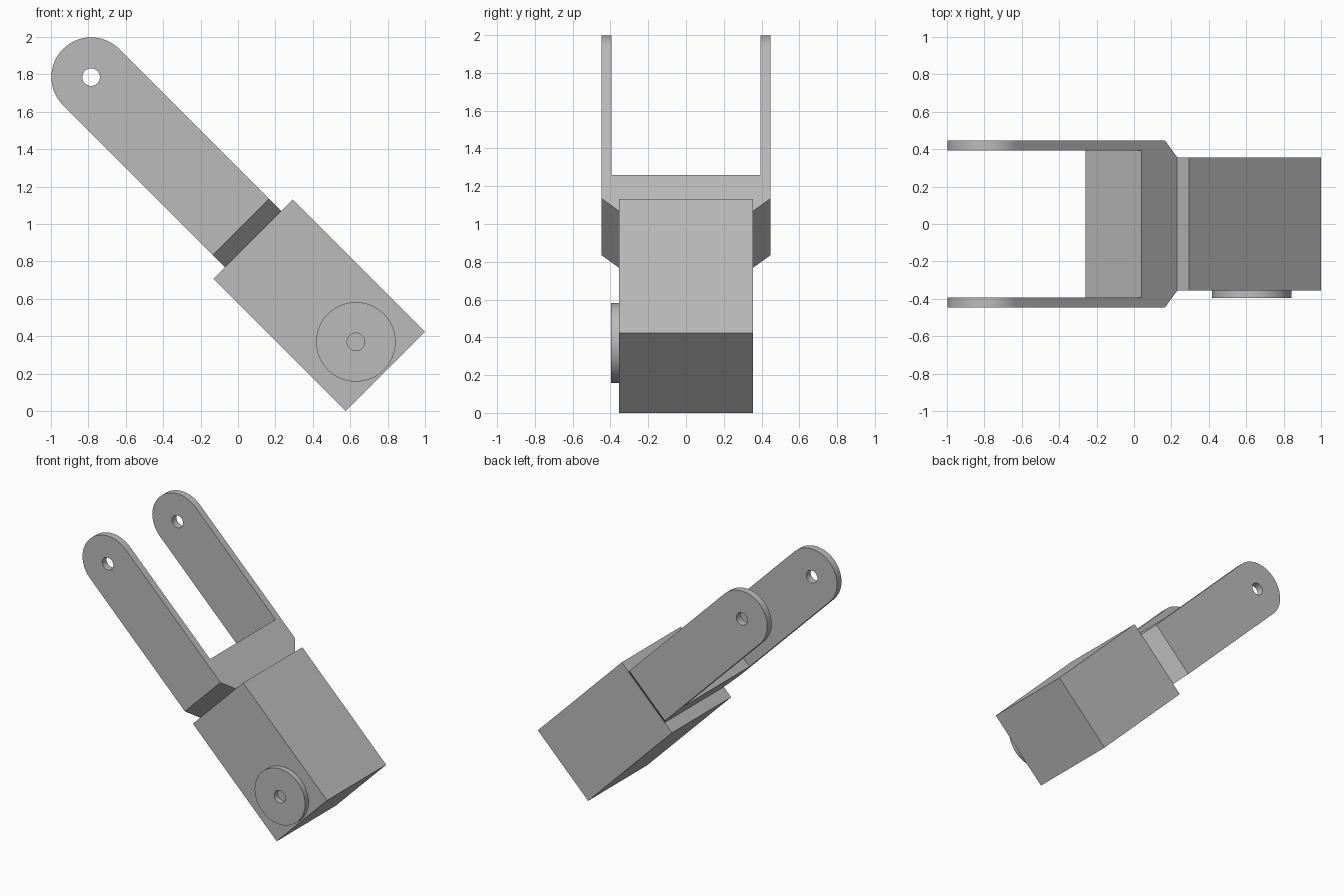
import bpy, bmesh
from math import pi, sin, cos, radians
from mathutils import Matrix

if "Cube" in bpy.data.objects:
    bpy.data.objects.remove(bpy.data.objects["Cube"])

grey = bpy.data.materials.new("plain_grey")
grey.use_nodes = True
grey.diffuse_color = (0.5, 0.5, 0.5, 1)
grey.node_tree.nodes["Principled BSDF"].inputs["Base Color"].default_value = (0.5, 0.5, 0.5, 1)

# The whole linkage is built upright, then leaned 45 degrees towards -x
LEAN = Matrix.Translation((0.788, 0, 0.212)) @ Matrix.Rotation(radians(-45), 4, 'Y')

HALF_W = 0.2125      # half width of the fork, radius of its tips and of the disc
HOLE_R = 0.047
BODY_Y, FORK_Y, INNER_Y, DISC_Y = 0.356, 0.447, 0.394, 0.396
PIVOT, HUB = 2.225, 0.223


def prism(name, profile, axis, lo, hi):
    """Extrude a closed 2D profile along x (profile is y, z) or y (profile is x, z)."""
    def place(p, d):
        return (d, p[0], p[1]) if axis == 'x' else (p[0], d, p[1])
    bm = bmesh.new()
    face = bm.faces.new([bm.verts.new(place(p, lo)) for p in profile])
    grown = bmesh.ops.extrude_face_region(bm, geom=[face])
    for v in grown["geom"]:
        if isinstance(v, bmesh.types.BMVert):
            v.co["xyz".index(axis)] = hi
    bmesh.ops.recalc_face_normals(bm, faces=bm.faces)
    mesh = bpy.data.meshes.new(name)
    bm.to_mesh(mesh)
    bm.free()
    mesh.materials.append(grey)
    obj = bpy.data.objects.new(name, mesh)
    bpy.context.collection.objects.link(obj)
    obj.matrix_world = LEAN
    return obj


def arc(z, radius, start=0, end=2 * pi, steps=64):
    return [(radius * cos(start + (end - start) * i / steps),
             z + radius * sin(start + (end - start) * i / steps)) for i in range(steps + 1)]


def circle(z, radius, steps=64):
    return arc(z, radius, steps=steps)[:-1]


def select(obj):
    bpy.ops.object.select_all(action='DESELECT')
    obj.select_set(True)
    bpy.context.view_layer.objects.active = obj


def carve(obj, cutter, operation):
    cutter.hide_render = True
    mod = obj.modifiers.new("carve", 'BOOLEAN')
    mod.operation, mod.solver, mod.object = operation, 'EXACT', cutter
    select(obj)
    bpy.ops.object.modifier_apply(modifier=mod.name)
    bpy.data.objects.remove(cutter)


# Rectangular motor body
body = prism("motor_body", [(-0.3, 0), (0.3, 0), (0.3, 1), (-0.3, 1)], 'y', -BODY_Y, BODY_Y)

# Drive disc with a centre hole on the front face
disc = prism("drive_disc", circle(HUB, HALF_W), 'y', -DISC_Y, -BODY_Y)
carve(disc, prism("disc_hole", circle(HUB, HOLE_R, 32), 'y', -0.5, -0.3), 'DIFFERENCE')

# Fork: chamfered U profile, rounded tips, pivot holes through both arms
half = [(BODY_Y, 1.0), (FORK_Y, 1.093), (FORK_Y, 2.5), (INNER_Y, 2.5), (INNER_Y, 1.27)]
fork = prism("fork_bracket", half + [(-y, z) for y, z in reversed(half)], 'x', -HALF_W, HALF_W)
outline = [(-0.4, 0.9), (0.4, 0.9), (0.4, 1.9), (HALF_W, 1.9)] + arc(PIVOT, HALF_W, 0, pi, 48) \
    + [(-HALF_W, 1.9), (-0.4, 1.9)]
carve(fork, prism("tip_shape", outline, 'y', -0.6, 0.6), 'INTERSECT')
carve(fork, prism("pivot_hole", circle(PIVOT, HOLE_R, 32), 'y', -0.6, 0.6), 'DIFFERENCE')

for obj in (disc, fork):
    select(obj)
    bpy.ops.object.shade_smooth_by_angle(angle=radians(30))
